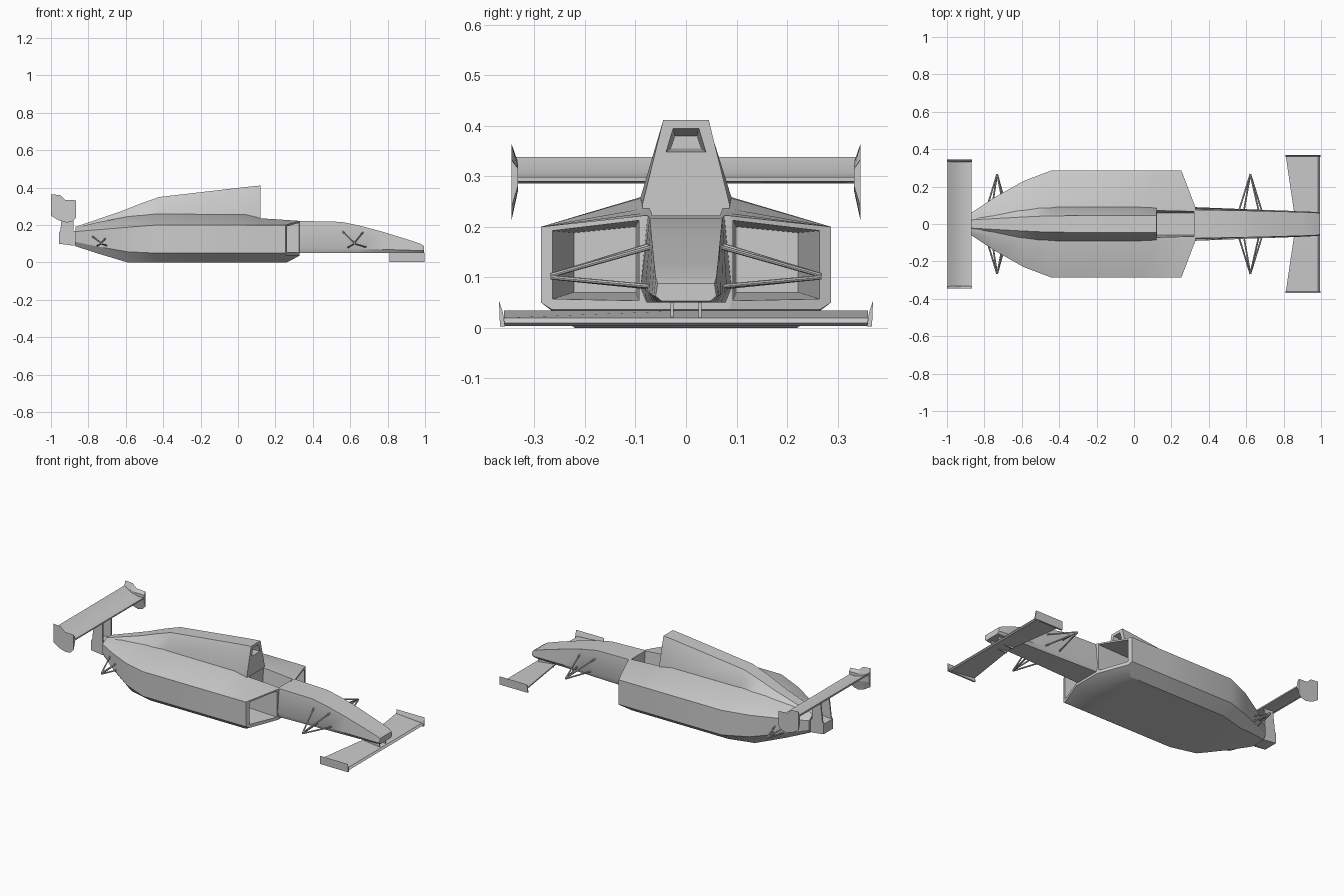
import bpy, bmesh, math
from mathutils import Vector


def loft(name, rings, caps=None, smooth=True):
    """Skin closed rings of 3D points; caps lists index groups closing each end."""
    n = len(rings[0])
    caps = caps or [list(range(n))]
    bm = bmesh.new()
    vs = [[bm.verts.new(p) for p in r] for r in rings]
    for a, b in zip(vs, vs[1:]):
        for i in range(n):
            j = (i + 1) % n
            bm.faces.new((a[i], a[j], b[j], b[i]))
    for end in (vs[0], vs[-1]):
        for c in caps:
            bm.faces.new([end[i] for i in c])
    bmesh.ops.recalc_face_normals(bm, faces=bm.faces)
    me = bpy.data.meshes.new(name)
    bm.to_mesh(me)
    bm.free()
    ob = bpy.data.objects.new(name, me)
    bpy.context.collection.objects.link(ob)
    if smooth:
        shade(ob)
    return ob


def activate(ob):
    bpy.ops.object.select_all(action='DESELECT')
    ob.select_set(True)
    bpy.context.view_layer.objects.active = ob


def shade(ob):
    activate(ob)
    bpy.ops.object.shade_smooth_by_angle(angle=math.radians(30))


def sym(x, half):
    """Symmetric ring at x from a half profile of (y, z)."""
    return [(x, y, z) for y, z in half] + [(x, -y, z) for y, z in reversed(half)]


def cut(ob, cutter):
    cutter.hide_render = True
    m = ob.modifiers.new("cut", 'BOOLEAN')
    m.operation, m.solver, m.object = 'DIFFERENCE', 'EXACT', cutter
    activate(ob)
    bpy.ops.object.modifier_apply(modifier=m.name)
    bpy.data.objects.remove(cutter)


def rod(name, a, b, r=0.0045):
    a, b = Vector(a), Vector(b)
    d = b - a
    bpy.ops.mesh.primitive_cylinder_add(vertices=8, radius=r, depth=d.length, location=(a + b) / 2)
    ob = bpy.context.object
    ob.name = name
    ob.rotation_euler = d.to_track_quat('Z', 'Y').to_euler()


def box(name, x0, x1, y0, y1, z0, z1):
    q = [(y0, z0), (y1, z0), (y1, z1), (y0, z1)]
    return loft(name, [[(x, y, z) for y, z in q] for x in (x0, x1)], smooth=False)


# main body with sidepods: x, top z, inner y, width, shoulder z, lower z, floor y, floor z
def body_ring(x, t, yi, w, s, c, f, b, sweep=0.0):
    r = sym(x, [(yi, t), (w, s), (w, c), (f, b), (yi, b)])
    return [(px - sweep * max(0, abs(py) - yi), py, pz) for px, py, pz in r]


body = loft("body", [
    body_ring(-0.87, 0.185, 0.03, 0.06, 0.165, 0.11, 0.045, 0.087),
    body_ring(-0.75, 0.215, 0.06, 0.14, 0.175, 0.085, 0.11, 0.048),
    body_ring(-0.59, 0.245, 0.08, 0.23, 0.188, 0.057, 0.18, 0.0),
    body_ring(-0.44, 0.26, 0.085, 0.287, 0.2, 0.05, 0.22, 0.0),
    body_ring(0.04, 0.258, 0.085, 0.287, 0.2, 0.05, 0.22, 0.0),
    body_ring(0.12, 0.236, 0.085, 0.287, 0.2, 0.05, 0.22, 0.0),
    body_ring(0.26, 0.227, 0.085, 0.287, 0.2, 0.05, 0.22, 0.0, 0.38),
    body_ring(0.33, 0.222, 0.085, 0.287, 0.2, 0.05, 0.265, 0.036, 0.38),
], caps=[[0, 1, 2, 3, 4], [0, 4, 5, 9], [5, 6, 7, 8, 9]])

# sidepod inlets
for s in (1, -1):
    cut(body, loft("inlet_cutter", [
        [(0.02, s * y, z) for y, z in ((0.1, 0.07), (0.222, 0.07), (0.222, 0.188), (0.1, 0.2))],
        [(0.36, s * y, z) for y, z in ((0.092, 0.052), (0.281, 0.052), (0.281, 0.194), (0.092, 0.214))],
    ], smooth=False))

# cockpit opening
cut(body, loft("cockpit_cutter", [
    sym(0.122, [(0.078, 0.3), (0.06, 0.11)]),
    sym(0.322, [(0.073, 0.3), (0.058, 0.11)])], smooth=False))
shade(body)

# engine cover with air intake
cover = loft("engine_cover", [sym(x, [(h, t), (w, k), (w - 0.005, b)]) for x, h, t, w, k, b in (
    (-0.87, 0.022, 0.19, 0.035, 0.175, 0.12),
    (-0.62, 0.036, 0.275, 0.075, 0.235, 0.14),
    (-0.52, 0.041, 0.315, 0.085, 0.25, 0.14),
    (-0.42, 0.044, 0.35, 0.09, 0.258, 0.14),
    (0.03, 0.045, 0.402, 0.09, 0.258, 0.14),
    (0.12, 0.045, 0.411, 0.086, 0.245, 0.14))])
cut(cover, loft("intake_cutter", [
    sym(-0.03, [(0.022, 0.38), (0.03, 0.355)]),
    sym(0.15, [(0.026, 0.397), (0.041, 0.347)])], smooth=False))
shade(cover)

# nose
loft("nose", [sym(x, [(ht, t), (hb, m), (hb - 0.012, b)]) for x, ht, t, hb, m, b in (
    (0.325, 0.076, 0.222, 0.09, 0.08, 0.05),
    (0.55, 0.072, 0.217, 0.081, 0.075, 0.05),
    (0.65, 0.07, 0.197, 0.077, 0.073, 0.05),
    (0.77, 0.067, 0.165, 0.073, 0.07, 0.05),
    (0.90, 0.063, 0.125, 0.068, 0.066, 0.05),
    (0.975, 0.06, 0.1, 0.064, 0.063, 0.05),
    (0.995, 0.056, 0.088, 0.06, 0.063, 0.053))])

# front wing: swept plate, endplates, pillars
def wing_ring(y, te):
    return [(te, y, 0.034), (te, y, 0.026), (0.985, y, 0.004), (0.995, y, 0.01), (0.985, y, 0.02)]


loft("front_wing", [wing_ring(-0.36, 0.812), wing_ring(0, 0.865), wing_ring(0.36, 0.812)])
for s in (1, -1):
    loft("front_endplate", [[(x, s * y, z) for y, z in
         ((0.358, 0.003), (0.368, 0.003), (0.37, 0.054), (0.362, 0.03))] for x in (0.81, 0.998)], smooth=False)
    box("front_wing_pillar", 0.87, 0.975, s * 0.025, s * 0.031, 0.012, 0.06)

# rear wing
aero = [(-0.998, 0.338), (-0.95, 0.308), (-0.9, 0.296), (-0.868, 0.298),
        (-0.868, 0.29), (-0.9, 0.286), (-0.95, 0.294), (-0.998, 0.328)]
loft("rear_wing", [[(x, y, z) for x, z in aero] for y in (-0.336, 0.336)])
plate = [(-1.0, 0.364), (-0.95, 0.36), (-0.925, 0.335), (-0.865, 0.332), (-0.865, 0.24),
         (-0.885, 0.22), (-0.915, 0.213), (-0.96, 0.225), (-1.0, 0.25)]
for s in (1, -1):
    loft("rear_endplate", [[(x, s * 0.345, z) for x, z in plate],
         [(x, s * 0.332, 0.305 + (z - 0.305) * 0.35) for x, z in plate]], smooth=False)
    # rear wing support
    prof = [(-0.958, 0.1), (-0.88, 0.09), (-0.88, 0.29), (-0.935, 0.3), (-0.95, 0.17), (-0.958, 0.16)]
    loft("rear_wing_support", [[(x, s * y, z) for x, z in prof] for y in (0.037, 0.045)], smooth=False)

# rear crash structure
loft("tail_box", [sym(-0.958, [(0.04, 0.16), (0.04, 0.1)]),
                  sym(-0.86, [(0.045, 0.17), (0.045, 0.09)])], smooth=False)

# suspension wishbones: apex at hub side, legs to the body
for end, ax, inner, legs in (
        ("front", 0.622, 0.068, ((-0.062, 0.165), (0.045, 0.16), (-0.035, 0.08), (0.062, 0.082))),
        ("rear", -0.732, 0.07, ((-0.06, 0.15), (0.04, 0.145), (-0.03, 0.085), (0.055, 0.082)))):
    for s in (1, -1):
        for dx, z in legs:
            rod(end + "_wishbone", (ax, s * 0.267, 0.1 + (z > 0.1) * 0.004), (ax + dx, s * inner, z))
